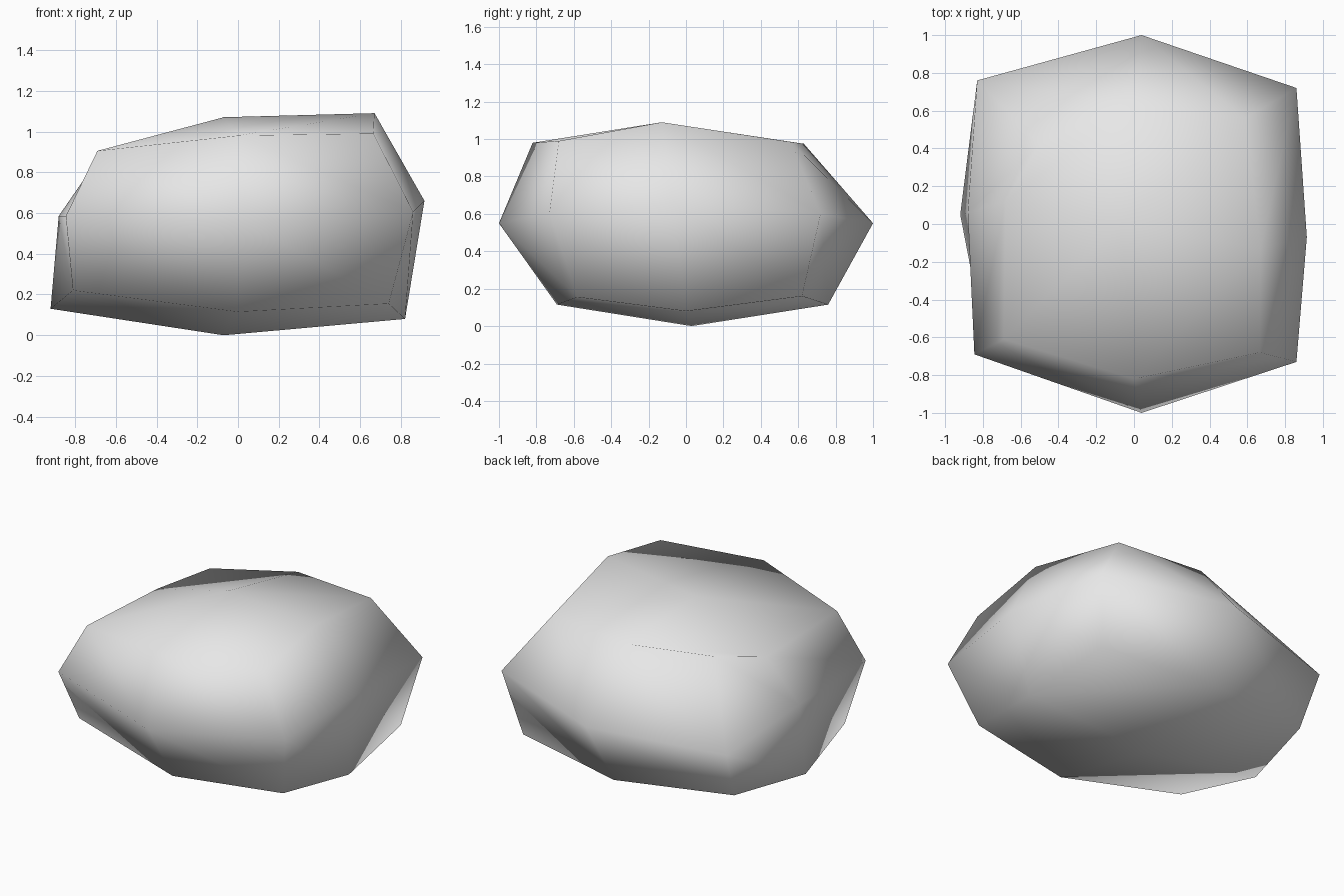
import bpy
import bmesh

cube = bpy.data.objects.get("Cube")
if cube:
    bpy.data.objects.remove(cube, do_unlink=True)

# Stone colour
stone = bpy.data.materials.new("stone_grey")
stone.use_nodes = True
colour = (0.8, 0.8, 0.8, 1.0)
stone.diffuse_color = colour
stone.node_tree.nodes["Principled BSDF"].inputs["Base Color"].default_value = colour

# Boulder layers, each with front, middle and back rows running from -x to +x
bottom = [
    [(-.81, -.52, .22), (0, -.69, .115), (.74, -.58, .155)],
    [(-.92, .05, .13), (-.07, .03, 0), (.82, 0, .08)],
    [(-.79, .62, .17), (0, .76, .115), (.77, .62, .16)],
]
waist = [
    [(-.845, -.69, .585), (.04, -1, .55), (.86, -.73, .605)],
    [(-.88, .06, .585), None, (.915, -.07, .66)],
    [(-.83, .76, .5), (.04, 1, .55), (.86, .72, .6)],
]
top = [
    [(-.69, -.61, .905), (0, -.82, .98), (.665, -.68, .99)],
    [(-.68, .12, .875), (-.07, 0, 1.07), (.67, -.13, 1.09)],
    [(-.5, .42, .945), (0, .63, .975), (.59, .56, .985)],
]
layers = [bottom, waist, top]


def grid_step(value):
    """Turn a cube coordinate of -1, 0 or 1 into a list index."""
    return round(value) + 1


# Halved cube whose corners, edge middles and face middles are pulled into shape
bm = bmesh.new()
bmesh.ops.create_cube(bm, size=2)
bmesh.ops.subdivide_edges(bm, edges=bm.edges[:], cuts=1, use_grid_fill=True)
for vert in bm.verts:
    column, row, layer = (grid_step(value) for value in vert.co)
    vert.co = layers[layer][row][column]
for face in bm.faces:
    face.smooth = True
bmesh.ops.recalc_face_normals(bm, faces=bm.faces[:])

mesh = bpy.data.meshes.new("boulder")
bm.to_mesh(mesh)
bm.free()
mesh.materials.append(stone)
boulder = bpy.data.objects.new("boulder", mesh)
bpy.context.collection.objects.link(boulder)
